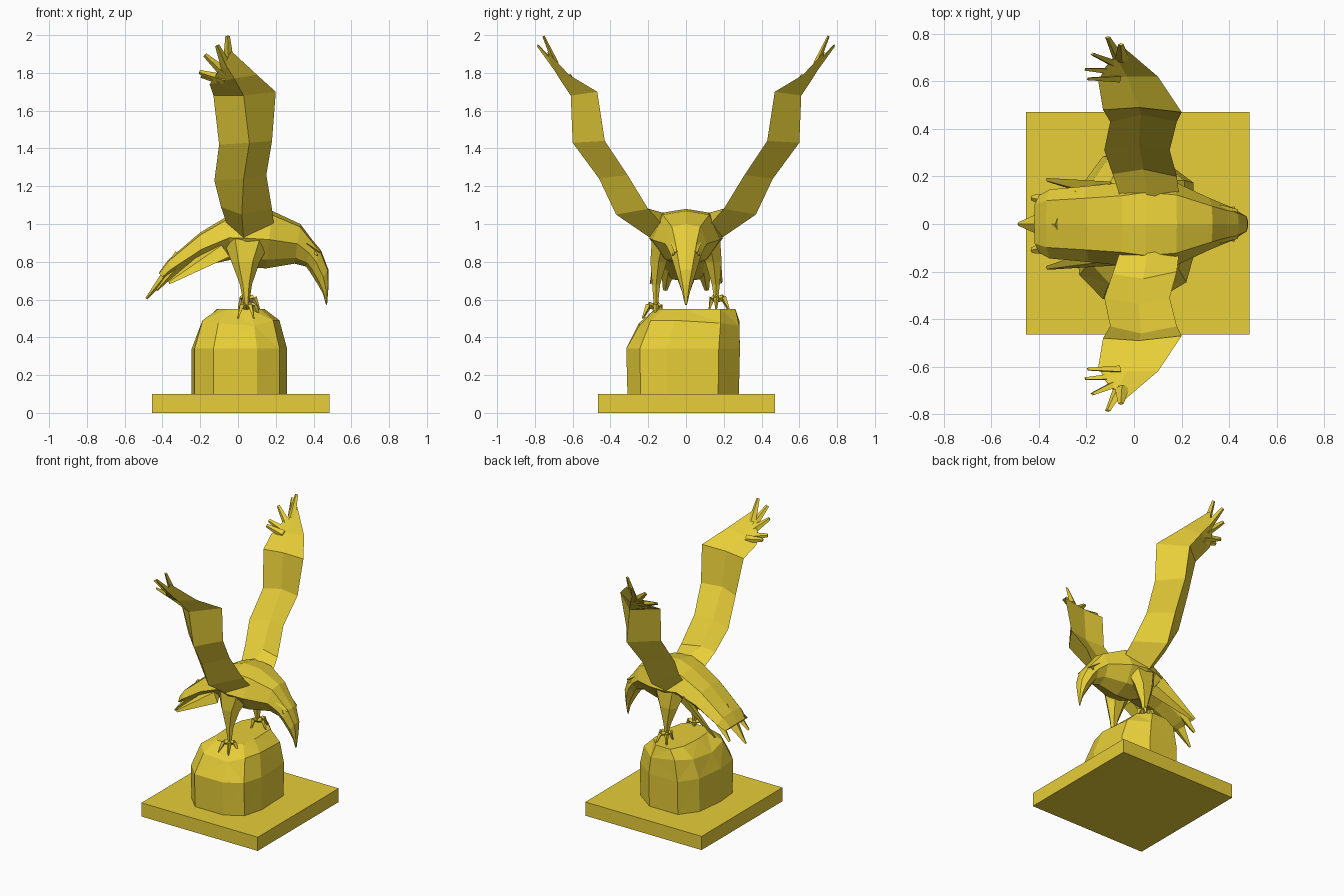
import bpy, bmesh
from mathutils import Vector

gold = bpy.data.materials.new("gold")
gold.diffuse_color = (0.8, 0.62, 0.04, 1)


def finish(name, bm, mirror=False):
    bmesh.ops.recalc_face_normals(bm, faces=bm.faces)
    me = bpy.data.meshes.new(name)
    bm.to_mesh(me)
    bm.free()
    ob = bpy.data.objects.new(name, me)
    bpy.context.collection.objects.link(ob)
    me.materials.append(gold)
    if mirror:
        m = ob.modifiers.new("mirror", 'MIRROR')
        m.use_axis = (False, True, False)
        m.use_mirror_merge = False
    return ob


def loft(bm, rings):
    """Skin closed rings of equal point count and cap both ends."""
    vs = [[bm.verts.new(p) for p in r] for r in rings]
    n = len(vs[0])
    for a, b in zip(vs, vs[1:]):
        for i in range(n):
            j = (i + 1) % n
            bm.faces.new((a[i], a[j], b[j], b[i]))
    bm.faces.new(vs[0])
    bm.faces.new(vs[-1])


def spike(bm, a, b, side, w0, w1, t0, t1):
    """Four-sided tapering feather or claw from a to b, flat across 'side'."""
    a, b = Vector(a), Vector(b)
    d = (b - a).normalized()
    s = Vector(side)
    s = (s - d * s.dot(d)).normalized()
    n = d.cross(s)
    loft(bm, [[p + s * w, p + n * t, p - s * w, p - n * t]
              for p, w, t in ((a, w0, t0), (b, w1, t1))])


# plinth
bm = bmesh.new()
loft(bm, [[(x, y, z) for x, y in ((-.455, -.465), (.485, -.465), (.485, .47), (-.455, .47))]
          for z in (0, .1)])
finish("plinth", bm)

# rock: irregular ten-sided lofted boulder, each ring pulled towards its own centre
outline = [(.26, -.1), (.25, .17), (.1, .28), (-.13, .28), (-.22, .16),
           (-.245, -.05), (-.23, -.21), (-.13, -.31), (.1, -.31), (.22, -.24)]
levels = [(.1, 1, 1, 0), (.34, 1, 1.02, 0), (.49, .83, .9, .03), (.55, .5, .72, .06)]
bm = bmesh.new()
loft(bm, [[(x * sx + .02 * (1 - sx), y * sy + dy, z - .015 * (i % 3) * (z > .4 and z < .5))
           for i, (x, y) in enumerate(outline)] for z, sx, sy, dy in levels])
bmesh.ops.triangulate(bm, faces=[f for f in bm.faces if len(f.verts) == 4])
finish("rock", bm)

# body, from tail to beak: top x, top z, bottom x, bottom z, half width
stations = [(-.42, .74, -.38, .70, .12), (-.37, .81, -.34, .71, .145), (-.2, .955, -.18, .78, .16),
            (-.05, 1.045, -.04, .81, .175), (.05, 1.08, .04, .77, .195), (.18, 1.07, .15, .765, .18),
            (.33, 1.0, .3, .79, .11), (.39, .92, .36, .775, .085), (.44, .86, .385, .74, .07),
            (.478, .76, .425, .675, .045), (.48, .68, .45, .63, .025), (.472, .575, .466, .57, .005)]
half = [(0, 0), (.68, .07), (1, .5), (.6, .85), (0, 1)]
shape = half + [(-u, v) for u, v in half[3:0:-1]]
bm = bmesh.new()
loft(bm, [[(xt + (xb - xt) * v, u * w, zt + (zb - zt) * v) for u, v in shape]
          for xt, zt, xb, zb, w in stations])
finish("body", bm)

# tail feathers
bm = bmesh.new()
spike(bm, (-.3, 0, .83), (-.485, 0, .605), (0, 1, 0), .09, .008, .04, .006)
for s in (-1, 1):
    spike(bm, (-.25, s * .08, .85), (-.43, s * .11, .65), (0, 1, 0), .06, .012, .035, .006)
    spike(bm, (-.08, s * .13, .87), (-.365, s * .185, .69), (0, .6, .8), .07, .012, .03, .006)
finish("tail_feathers", bm)

# wings: sections as leading edge, outer ridge, trailing edge, inner middle
bm = bmesh.new()
loft(bm, [
    [(.19, .12, .99), (.03, .18, .92), (-.06, .12, 1.0), (.06, .09, 1.05)],
    [(.18, .20, 1.08), (.02, .37, 1.05), (-.09, .21, 1.09), (.04, .23, 1.09)],
    [(.15, .31, 1.26), (.03, .46, 1.24), (-.125, .31, 1.23), (.02, .34, 1.25)],
    [(.18, .43, 1.44), (.06, .60, 1.43), (-.10, .43, 1.42), (.03, .46, 1.44)],
    [(.20, .47, 1.70), (.03, .61, 1.68), (-.13, .48, 1.68), (.02, .49, 1.69)],
    [(.10, .62, 1.79), (-.02, .67, 1.77), (-.15, .60, 1.74), (-.03, .62, 1.77)],
    [(-.035, .735, 1.915), (-.07, .72, 1.85), (-.12, .66, 1.78), (-.075, .70, 1.86)]])
# wing tip feathers
for a, b in (((-.05, .69, 1.85), (-.055, .755, 1.995)), ((-.06, .69, 1.83), (-.11, .785, 1.945)),
             ((-.07, .67, 1.80), (-.175, .715, 1.895)), ((-.07, .64, 1.765), (-.205, .65, 1.805)),
             ((-.06, .61, 1.755), (-.195, .61, 1.785))):
    spike(bm, a, b, (.6, .3, .7), .03, .012, .016, .006)
finish("wings", bm, True)

# brows and eyes
bm = bmesh.new()
spike(bm, (.36, .062, .9), (.435, .05, .85), (0, 1, 0), .02, .012, .014, .006)
spike(bm, (.40, .05, .86), (.42, .072, .835), (1, 0, 0), .016, .005, .012, .005)
finish("brows", bm, True)

# legs with three front toes and a rear claw; the right foot sits lower
for name, s, z in (("front_leg", -1, .56), ("back_leg", 1, .6)):
    bm = bmesh.new()
    ankle = Vector((.045, s * .16, z))
    loft(bm, [[(cx + u * rx, s * cy + v * ry, cz) for u, v in
               ((1, 0), (.5, .87), (-.5, .87), (-1, 0), (-.5, -.87), (.5, -.87))]
              for cx, cy, cz, rx, ry in ((.05, .12, .92, .13, .07), (.04, .145, .8, .075, .05),
                                         (.042, .158, .68, .032, .024), (.045, .16, z, .012, .012))])
    for dx, dy in ((.055, 0), (.03, .055), (-.035, .05), (-.02, -.03)):
        knuckle = ankle + Vector((dx * .7, s * dy * .7, .01))
        spike(bm, ankle, knuckle, (0, 0, 1), .016, .017, .016, .016)
        spike(bm, knuckle, ankle + Vector((dx * 1.3, s * dy * 1.3, -.06)), (0, 0, 1),
              .017, .003, .015, .003)
    finish(name, bm)
